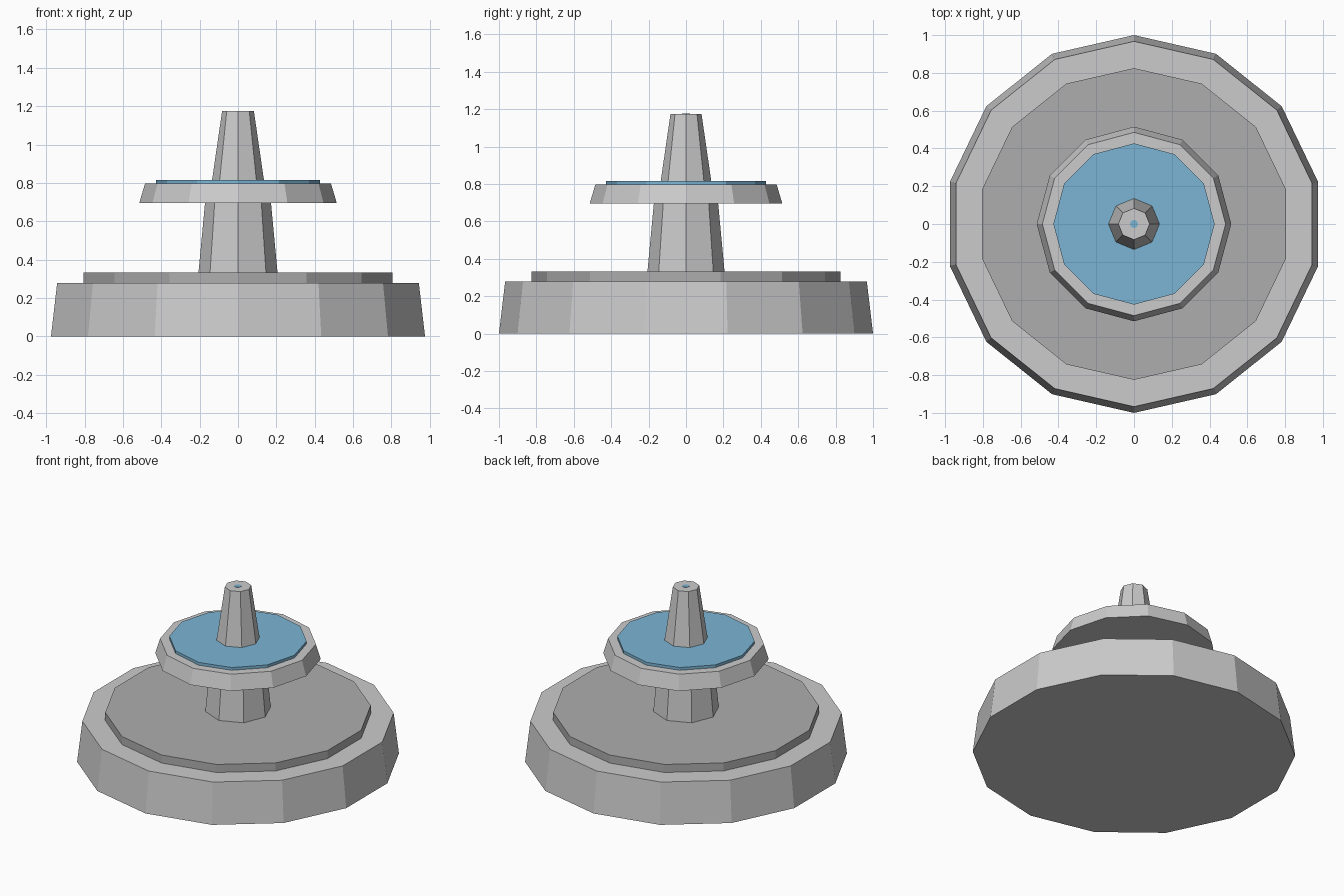
import bpy

if "Cube" in bpy.data.objects:
    bpy.data.objects.remove(bpy.data.objects["Cube"])


def material(name, colour):
    mat = bpy.data.materials.new(name)
    mat.diffuse_color = (*colour, 1.0)
    mat.use_nodes = True
    mat.node_tree.nodes["Principled BSDF"].inputs["Base Color"].default_value = mat.diffuse_color
    return mat


def tier(name, sides, r_bottom, r_top, z0, z1, mat=None):
    """Flat-sided tapered drum between heights z0 and z1."""
    bpy.ops.mesh.primitive_cone_add(
        vertices=sides, radius1=r_bottom, radius2=r_top,
        depth=z1 - z0, location=(0, 0, (z0 + z1) / 2))
    obj = bpy.context.object
    obj.name = name
    if mat:
        obj.data.materials.append(mat)
    return obj


water = material("water_blue", (0.20, 0.46, 0.66))
stone = material("inset_grey", (0.42, 0.42, 0.42))

# Wide base with raised inset
tier("base", 14, 1.0, 0.967, 0.0, 0.278)
tier("base_inset", 14, 0.825, 0.825, 0.27, 0.333, stone)

# Lower column, bowl and its water
tier("lower_column", 8, 0.206, 0.172, 0.333, 0.696)
tier("bowl", 12, 0.515, 0.485, 0.695, 0.796)
tier("bowl_water", 12, 0.427, 0.427, 0.79, 0.815, water)

# Tapered spout with small water outlet
tier("upper_column", 8, 0.136, 0.083, 0.81, 1.174)
tier("spout_outlet", 8, 0.022, 0.022, 1.16, 1.176, water)
